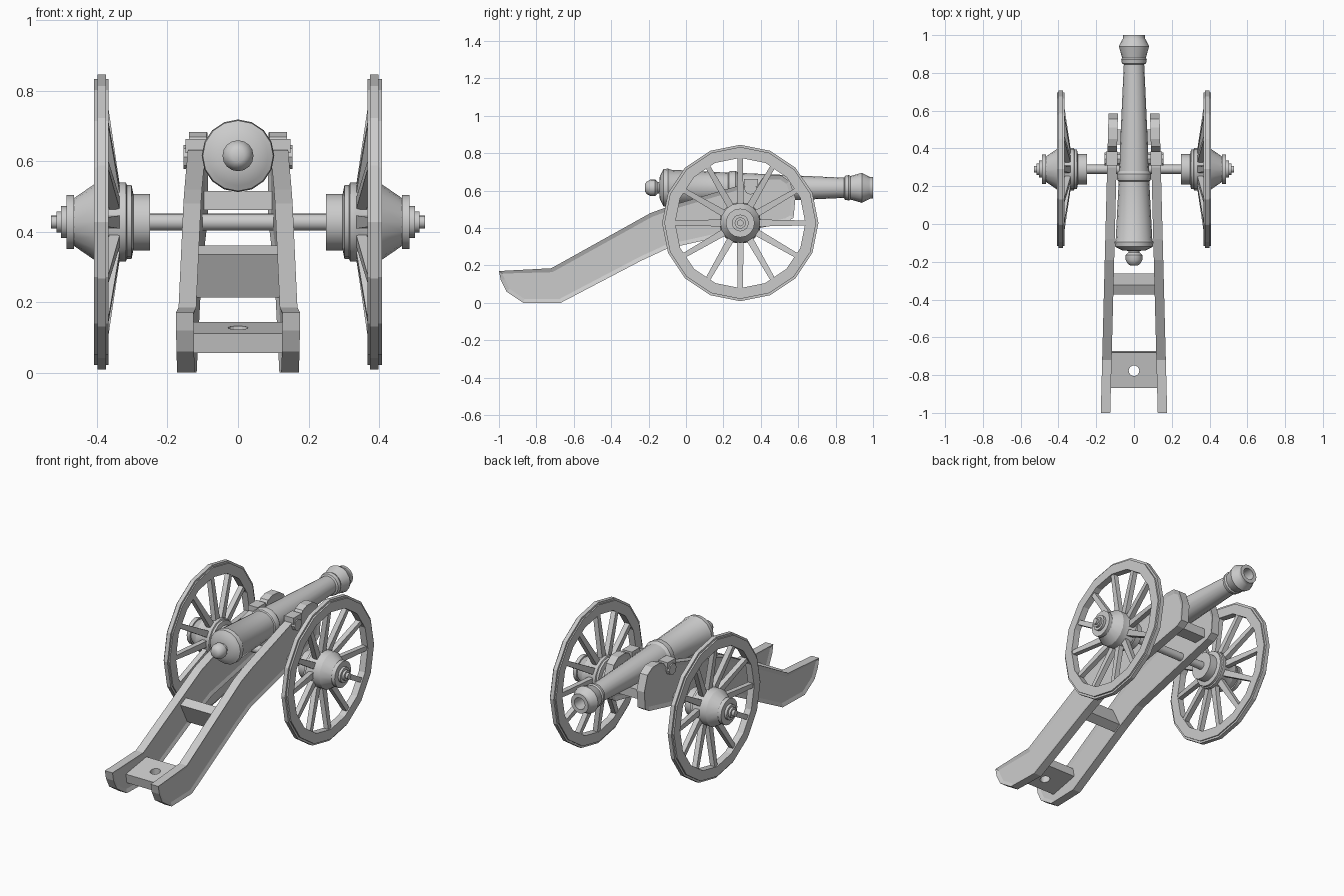
import bpy, bmesh, math
from mathutils import Vector, Matrix

if "Cube" in bpy.data.objects:
    bpy.data.objects.remove(bpy.data.objects["Cube"])

grey = bpy.data.materials.new("plain grey")
grey.diffuse_color = (0.6, 0.6, 0.6, 1)
grey.use_nodes = True
grey.node_tree.nodes["Principled BSDF"].inputs["Base Color"].default_value = grey.diffuse_color


def finish(name, bm, smooth=False):
    bmesh.ops.recalc_face_normals(bm, faces=bm.faces[:])
    me = bpy.data.meshes.new(name)
    bm.to_mesh(me)
    bm.free()
    me.materials.append(grey)
    ob = bpy.data.objects.new(name, me)
    bpy.context.collection.objects.link(ob)
    if smooth:
        bpy.ops.object.select_all(action='DESELECT')
        ob.select_set(True)
        bpy.context.view_layer.objects.active = ob
        bpy.ops.object.shade_smooth_by_angle(angle=math.radians(32))
    return ob


def lathe(name, profile, axis, centre, sides=16, closed=False, smooth=True):
    """Spin (distance along axis, radius) pairs around the x or y axis."""
    bm = bmesh.new()
    rings = []
    for t, r in profile:
        ring = []
        for i in range(sides):
            a = 2 * math.pi * i / sides
            u, v = r * math.cos(a), r * math.sin(a)
            p = Vector((t, u, v)) if axis == 'x' else Vector((u, t, v))
            ring.append(bm.verts.new(p + Vector(centre)))
        rings.append(ring)
    pairs = list(zip(rings, rings[1:]))
    if closed:
        pairs.append((rings[-1], rings[0]))
    else:
        bm.faces.new(rings[0])
        bm.faces.new(rings[-1])
    for a, b in pairs:
        for i in range(sides):
            j = (i + 1) % sides
            bm.faces.new((a[i], a[j], b[j], b[i]))
    return finish(name, bm, smooth)


def box(name, centre, size, tilt=0):
    bm = bmesh.new()
    m = (Matrix.Translation(centre) @ Matrix.Rotation(tilt, 4, 'X')
         @ Matrix.Diagonal((*size, 1)))
    bmesh.ops.create_cube(bm, size=1, matrix=m)
    return finish(name, bm)


# Barrel with rings, swelling muzzle, hollow bore and breech knob
lathe("barrel", [
    (-.22, .018), (-.212, .032), (-.19, .044), (-.165, .044), (-.15, .03),
    (-.142, .03), (-.14, .062), (-.128, .085), (-.12, .1), (-.095, .103),
    (-.085, .097), (.225, .081), (.23, .087), (.245, .091), (.265, .091),
    (.28, .08), (.845, .054), (.85, .064), (.87, .068), (.88, .063),
    (.94, .08), (.98, .06), (.985, .057), (1.0, .057), (1.0, .035),
    (.7, .035)], 'y', (0, 0, .615))

# Cheek side outline as (y, z)
OUTLINE = [(-1, .17), (-.72, .185), (-.19, .48), (-.08, .52), (.30, .632),
           (.385, .632), (.41, .668), (.45, .682), (.51, .68), (.555, .65),
           (.585, .56), (.575, .455), (.54, .432), (-.1, .29), (-.24, .225),
           (-.67, 0), (-.87, 0), (-.96, .06), (-.99, .12)]


def cheek(side):
    """Splayed side board with a sunken panel on both faces."""
    bm = bmesh.new()
    layers = []
    for off in (0, .05):
        layers.append([bm.verts.new((side * (.085 + off + (.58 - y) * .0258), y, z))
                       for y, z in OUTLINE])
    a, b = layers
    panels = [bm.faces.new(a), bm.faces.new(b)]
    for i in range(len(a)):
        j = (i + 1) % len(a)
        bm.faces.new((a[i], a[j], b[j], b[i]))
    bmesh.ops.recalc_face_normals(bm, faces=bm.faces[:])
    for f in panels:
        bmesh.ops.inset_region(bm, faces=[f], thickness=.022)
        bmesh.ops.translate(bm, verts=f.verts[:], vec=f.normal * -.008)
    finish("cheek", bm)


def spokes(side, centre_y, centre_z, count=12):
    """Dished ring of tapered spokes."""
    bm = bmesh.new()
    for i in range(count):
        a = 2 * math.pi * i / count
        out = Vector((0, math.cos(a), math.sin(a)))
        across = Vector((0, -math.sin(a), math.cos(a)))
        ends = []
        for x, r, w in ((.348, .09, .019), (.388, .36, .013)):
            c = Vector((side * x, centre_y, centre_z)) + out * r
            ends.append([bm.verts.new(c + across * w * s + Vector((d * .015, 0, 0)))
                         for s, d in ((-1, -1), (1, -1), (1, 1), (-1, 1))])
        p, q = ends
        bm.faces.new(p)
        bm.faces.new(q)
        for k in range(4):
            n = (k + 1) % 4
            bm.faces.new((p[k], p[n], q[n], q[k]))
    finish("spokes", bm)


AY, AZ = .29, .427
HUB = [(.25, .025), (.25, .08), (.297, .08), (.302, .105), (.315, .105),
       (.318, .112), (.335, .112), (.345, .107), (.408, .107), (.465, .068),
       (.465, .077), (.487, .077), (.487, .045), (.502, .045), (.502, .03),
       (.515, .03), (.515, .018), (.53, .018)]
RIM = [(.368, .348), (.368, .406), (.375, .406), (.375, .418),
       (.399, .418), (.399, .406), (.408, .406), (.408, .348)]

for s in (-1, 1):
    cheek(s)
    spokes(s, AY, AZ)
    lathe("hub", [(s * t, r) for t, r in HUB], 'x', (0, AY, AZ))
    lathe("rim", [(s * t, r) for t, r in RIM], 'x', (0, AY, AZ),
          closed=True, smooth=False)
    # Trunnion pin and the strap over it
    lathe("trunnion", [(s * .05, .034), (s * .155, .034)], 'x',
          (0, .345, .612), sides=8, smooth=False)
    box("trunnion_strap", (s * .118, .347, .643), (.062, .076, .04))

# Axle between the hubs
lathe("axle", [(-.26, .024), (.26, .024)], 'x', (0, AY, AZ))

# Cross pieces between the cheeks
box("front_crosspiece", (0, .46, .488), (.2, .08, .055))
box("middle_crosspiece", (0, -.317, .287), (.24, .056, .137), -math.radians(-27))

# Tail crosspiece with a vertical hole
tail = box("tail_crosspiece", (0, -.77, .1), (.26, .19, .056), math.radians(10))
bm = bmesh.new()
bmesh.ops.create_cone(bm, cap_ends=True, segments=16, radius1=.028, radius2=.028,
                      depth=.3, matrix=Matrix.Translation((0, -.777, .1)))
cutter = finish("hole_cutter", bm)
cutter.hide_render = True
cutter.hide_set(True)
cut = tail.modifiers.new("hole", 'BOOLEAN')
cut.operation = 'DIFFERENCE'
cut.solver = 'EXACT'
cut.object = cutter
